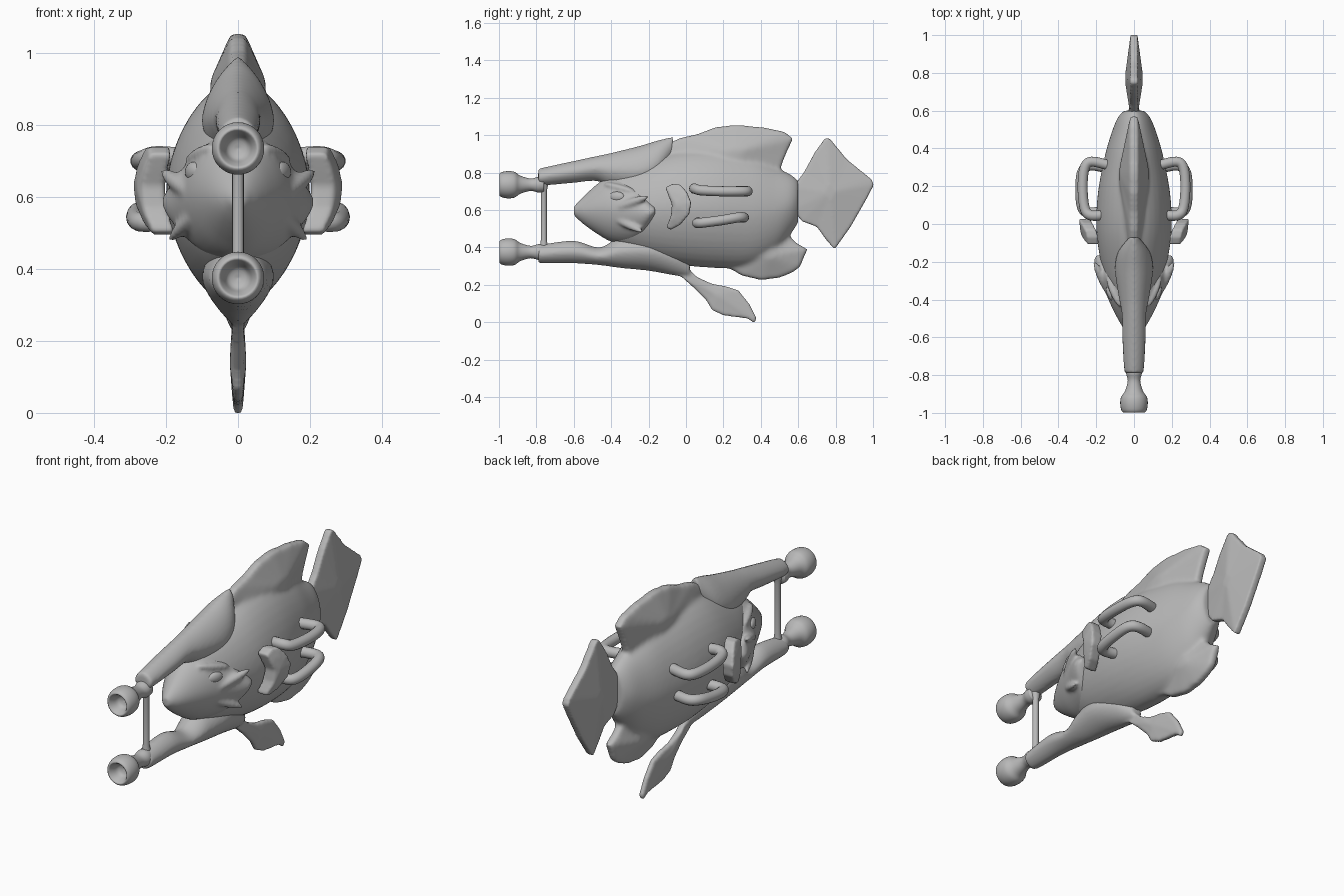
import bpy, bmesh, math
from mathutils import Vector, Matrix

if "Cube" in bpy.data.objects:
    bpy.data.objects.remove(bpy.data.objects["Cube"])

GREY = bpy.data.materials.new("dark_grey")
GREY.diffuse_color = (.48, .48, .48, 1)
GREY.use_nodes = True
GREY.node_tree.nodes["Principled BSDF"].inputs["Base Color"].default_value = GREY.diffuse_color


def spline(rows, steps=6):
    # Catmull-Rom refinement of a list of number tuples
    rows = [Vector(r) for r in rows]
    out = []
    for i in range(len(rows) - 1):
        a, b, c, d = (rows[max(i - 1, 0)], rows[i], rows[i + 1], rows[min(i + 2, len(rows) - 1)])
        for s in range(steps):
            t = s / steps
            out.append(0.5 * (2 * b + (c - a) * t + (2 * a - 5 * b + 4 * c - d) * t * t
                              + (3 * b - a - 3 * c + d) * t ** 3))
    return out + [rows[-1]]


def skin(bm, rings):
    rings = [[bm.verts.new(p) for p in r] for r in rings]
    for r, q in zip(rings, rings[1:]):
        for i in range(len(r)):
            j = (i + 1) % len(r)
            bm.faces.new((r[i], r[j], q[j], q[i]))
    bm.faces.new(rings[0][::-1])
    bm.faces.new(rings[-1])


def loft(bm, rows, power=2.0, n=40):
    # rows: y, bottom z, top z, half width
    rings = []
    for y, lo, hi, w in [tuple(v) for v in spline(rows)]:
        ring = []
        for i in range(n):
            a = 2 * math.pi * i / n
            c, s = math.cos(a), math.sin(a)
            e = 2 / power
            ring.append((w * math.copysign(abs(c) ** e, c), y,
                         (lo + hi) / 2 + (hi - lo) / 2 * math.copysign(abs(s) ** e, s)))
        rings.append(ring)
    skin(bm, rings)


def fin(bm, outline, rim, mid, x=0.0, lean=0.0, bow=0.0):
    # lens-shaped plate in the YZ plane: thin rim, thicker middle
    pts = [Vector(p) for p in outline]
    cen = sum(pts, Vector((0, 0))) / len(pts)
    rings = []
    for side, k in ((-1, 0.12), (-1, 0.6), (-1, 1), (1, 1), (1, 0.6), (1, 0.12)):
        t = rim + (mid - rim) * (1 - k)
        rings.append([(x + side * t + lean * (p.x - cen.x) * k - bow * ((p.y - cen.y) * k) ** 2,
                       cen.x + (p.x - cen.x) * k, cen.y + (p.y - cen.y) * k) for p in pts])
    skin(bm, rings)


def lathe(bm, profile, z, n=32):
    rings = []
    for y, r in [tuple(v) for v in spline(profile, 4)]:
        r = max(r, 0.001)
        rings.append([(r * math.cos(2 * math.pi * i / n), y, z + r * math.sin(2 * math.pi * i / n))
                      for i in range(n)])
    skin(bm, rings)


def finish(name, bm, voxel=None, smooth=0, mirror=False):
    bmesh.ops.recalc_face_normals(bm, faces=bm.faces)
    me = bpy.data.meshes.new(name)
    bm.to_mesh(me)
    bm.free()
    me.materials.append(GREY)
    ob = bpy.data.objects.new(name, me)
    bpy.context.collection.objects.link(ob)
    for p in me.polygons:
        p.use_smooth = True
    if voxel:
        m = ob.modifiers.new("Blend", 'REMESH')
        m.mode, m.voxel_size, m.use_smooth_shade = 'VOXEL', voxel, True
    if smooth:
        m = ob.modifiers.new("Soften", 'SMOOTH')
        m.factor, m.iterations = 0.5, smooth
    if mirror:
        ob.modifiers.new("Mirror", 'MIRROR')
    return ob


# Body with dorsal and anal fins
bm = bmesh.new()
loft(bm, [(-.52, .52, .69, .06), (-.4, .43, .79, .11), (-.25, .36, .85, .165), (-.05, .31, .915, .198),
          (.15, .29, .925, .193), (.35, .30, .89, .157), (.48, .37, .83, .12), (.56, .47, .79, .088),
          (.60, .53, .76, .055)], 1.75)
fin(bm, [(-.15, .93), (-.03, .985), (.06, 1.005), (.16, 1.043), (.27, 1.055), (.42, 1.04), (.53, 1.017),
         (.572, .98), (.53, .89), (.5, .81), (.5, .74), (.2, .6), (-.1, .7)], .02, .085)
fin(bm, [(.12, .31), (.24, .283), (.3, .248), (.4, .225), (.5, .237), (.57, .265), (.61, .295), (.65, .39),
         (.59, .425), (.555, .46), (.55, .53), (.3, .6)], .018, .07)
finish("fish_body", bm, .01, 14)

# Tail fin
bm = bmesh.new()
fin(bm, [(.57, .60), (.57, .72), (.63, .80), (.69, .91), (.745, .985), (.77, .98), (.86, .87), (.99, .765),
         (1.005, .735), (.96, .65), (.88, .51), (.795, .39), (.75, .44), (.70, .51), (.62, .54)], .018, .05)
finish("tail_fin", bm, .009, 5)

# Head mask with pointed gill edge
bm = bmesh.new()
loft(bm, [(-.6, .57, .62, .02), (-.55, .525, .67, .058), (-.48, .475, .735, .098), (-.4, .43, .785, .136),
          (-.3, .41, .78, .175), (-.24, .43, .74, .2), (-.2, .48, .69, .212), (-.165, .55, .64, .205)], 1.8)
for s in (-1, 1):
    # Brow, cheek and gill ridges
    for y, z, x, a, size in ((-.36, .72, .108, -.25, (.02, .09, .018)), (-.29, .64, .17, .35, (.022, .11, .022)),
                             (-.31, .52, .152, -.45, (.018, .1, .02))):
        mat = (Matrix.Translation((s * x, y, z)) @ Matrix.Rotation(a, 4, 'X')
               @ Matrix.Rotation(-s * .4, 4, 'Z') @ Matrix.Diagonal((*size, 1)))
        bmesh.ops.create_uvsphere(bm, u_segments=20, v_segments=12, radius=1, matrix=mat)
finish("head_mask", bm, .008, 12)

# Eyes
bm = bmesh.new()
bmesh.ops.create_uvsphere(bm, u_segments=24, v_segments=14, radius=1, matrix=Matrix.Translation((.122, -.37, .67))
                          @ Matrix.Rotation(-.4, 4, 'Z') @ Matrix.Diagonal((.02, .045, .028, 1)))
finish("eyes", bm, mirror=True)

# Upper barrel
bm = bmesh.new()
loft(bm, [(-.79, .735, .815, .04), (-.77, .73, .825, .052), (-.6, .745, .862, .062), (-.48, .755, .888, .064),
          (-.4, .72, .905, .078), (-.25, .68, .942, .1), (-.15, .72, .972, .085), (-.07, .88, .992, .025)], 1.7)
finish("upper_barrel", bm, .009, 4)

# Lower barrel running into the trailing belly fin
bm = bmesh.new()
loft(bm, [(-.79, .325, .405, .04), (-.77, .315, .415, .052), (-.6, .315, .435, .062), (-.46, .305, .40, .065),
          (-.35, .29, .46, .085), (-.2, .275, .48, .1), (-.06, .25, .42, .07), (.02, .24, .33, .03)], 1.7)
fin(bm, [(-.1, .27), (-.03, .25), (.04, .185), (.11, .115), (.14, .065), (.2, .037), (.33, .02), (.365, -.004),
         (.378, .02), (.34, .095), (.28, .17), (.22, .19), (.14, .205), (.06, .24), (-.01, .31)], .013, .024)
finish("lower_barrel_and_belly_fin", bm, .008, 4)

# Hollow bell nozzles
for name, z in (("upper_nozzle", .735), ("lower_nozzle", .375)):
    bm = bmesh.new()
    lathe(bm, [(-.94, 0), (-.95, .028), (-.98, .042), (-.998, .054), (-.985, .067), (-.95, .073), (-.915, .068),
               (-.885, .048), (-.83, .033), (-.79, .042), (-.76, .04)], z)
    finish(name, bm)

# Strut between the barrels
bm = bmesh.new()
rings = []
for z, r in ((.36, .03), (.40, .022), (.44, .016), (.7, .016), (.73, .022), (.77, .03)):
    rings.append([(r * math.cos(i * math.pi / 8), -.76 + r * math.sin(i * math.pi / 8), z) for i in range(16)])
skin(bm, rings)
finish("barrel_strut", bm)

# Crescent side fins
bm = bmesh.new()
fin(bm, [(-.11, .72), (-.07, .74), (-.03, .735), (.005, .695), (.027, .64), (.018, .58), (-.03, .522),
         (-.08, .495), (-.105, .505), (-.08, .57), (-.075, .63), (-.095, .68)], .03, .04, .242, .25, 1.5)
finish("side_fins", bm, .008, 4, True)

# Grab handles on both sides
for name, path in (("upper_handles", [(.15, .05, .71), (.225, .045, .715), (.26, .08, .705), (.272, .19, .70),
                                      (.262, .295, .70), (.225, .33, .70), (.13, .31, .70)]),
                   ("lower_handles", [(.16, .07, .535), (.24, .06, .53), (.275, .09, .532), (.284, .19, .545),
                                      (.272, .28, .56), (.225, .31, .56), (.12, .29, .56)])):
    for side, sx in (("right", 1), ("left", -1)):
        cu = bpy.data.curves.new(name, 'CURVE')
        cu.dimensions, cu.bevel_depth, cu.bevel_resolution = '3D', .027, 5
        cu.materials.append(GREY)
        pts = spline(path, 5)
        sp = cu.splines.new('POLY')
        sp.points.add(len(pts) - 1)
        for p, v in zip(sp.points, pts):
            p.co = (sx * v.x, v.y, v.z, 1)
        cu.use_fill_caps = True
        sp.use_smooth = True
        ob = bpy.data.objects.new(side + "_" + name, cu)
        bpy.context.collection.objects.link(ob)
